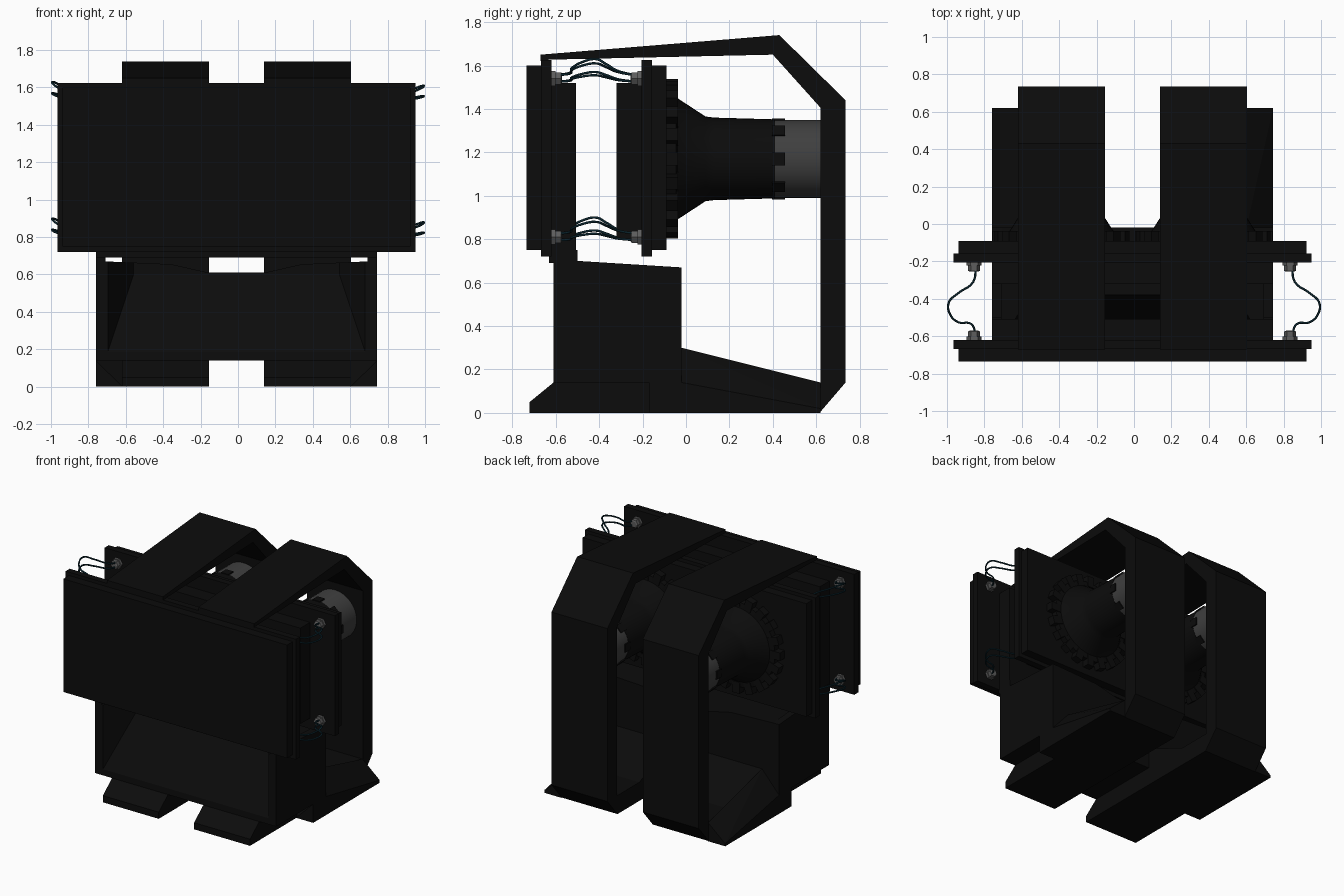
import bpy, bmesh, math
from mathutils import Vector, Matrix

if "Cube" in bpy.data.objects:
    bpy.data.objects.remove(bpy.data.objects["Cube"])

CX = -0.008  # the frame sits a hair left of centre


def material(name, rgb):
    m = bpy.data.materials.new(name)
    m.diffuse_color = (*rgb, 1)
    m.use_nodes = True
    m.node_tree.nodes["Principled BSDF"].inputs["Base Color"].default_value = m.diffuse_color
    return m


BLACK = material("matte_black", (0.0035, 0.0035, 0.0035))
GREY = material("dark_grey_metal", (0.05, 0.05, 0.05))
STEEL = material("bolt_steel", (0.11, 0.11, 0.11))
WIRE = material("dark_blue_wire", (0.003, 0.018, 0.027))


def finish(name, bm, mat, smooth=False):
    bmesh.ops.recalc_face_normals(bm, faces=bm.faces[:])
    me = bpy.data.meshes.new(name)
    bm.to_mesh(me)
    bm.free()
    ob = bpy.data.objects.new(name, me)
    bpy.context.collection.objects.link(ob)
    me.materials.append(mat)
    if smooth:
        bpy.ops.object.select_all(action='DESELECT')
        ob.select_set(True)
        bpy.context.view_layer.objects.active = ob
        bpy.ops.object.shade_smooth_by_angle(angle=math.radians(35))
    return ob


def box(name, x, y, z, mat=BLACK):
    return hull(name, [(a, b, c) for a in x for b in y for c in z], mat)


def hull(name, pts, mat=BLACK):
    bm = bmesh.new()
    vs = [bm.verts.new(p) for p in pts]
    bmesh.ops.convex_hull(bm, input=vs)
    bmesh.ops.dissolve_limit(bm, angle_limit=0.01, verts=bm.verts[:], edges=bm.edges[:])
    return finish(name, bm, mat)


def prism(name, pts, a, b, axis='x', mat=BLACK):
    """Extrude a (y,z) outline along x, or an (x,z) outline along y."""
    bm = bmesh.new()
    place = (lambda p, t: (t, p[0], p[1])) if axis == 'x' else (lambda p, t: (p[0], t, p[1]))
    face = bm.faces.new([bm.verts.new(place(p, a)) for p in pts])
    out = bmesh.ops.extrude_face_region(bm, geom=[face])["geom"]
    d = Vector((b - a, 0, 0)) if axis == 'x' else Vector((0, b - a, 0))
    bmesh.ops.translate(bm, vec=d, verts=[g for g in out if isinstance(g, bmesh.types.BMVert)])
    return finish(name, bm, mat)


def lathe(name, prof, cx, cz, mat, seg=40):
    """Revolve (y, radius) points about a y-axis line."""
    bm = bmesh.new()
    rings = []
    for y, r in prof:
        rings.append([bm.verts.new((cx + r * math.cos(i * math.tau / seg), y,
                                    cz + r * math.sin(i * math.tau / seg))) for i in range(seg)])
    for p, q in zip(rings, rings[1:]):
        for i in range(seg):
            j = (i + 1) % seg
            bm.faces.new((p[i], p[j], q[j], q[i]))
    bm.faces.new(rings[0])
    bm.faces.new(rings[-1])
    return finish(name, bm, mat, smooth=seg > 8)


def radial_teeth(name, cx, cz, count, r, y, size, mat):
    bm = bmesh.new()
    for i in range(count):
        m = (Matrix.Translation((cx, y, cz)) @ Matrix.Rotation(i * math.tau / count, 4, 'Y')
             @ Matrix.Translation((r, 0, 0)) @ Matrix.Diagonal((*size, 1)))
        bmesh.ops.create_cube(bm, size=1, matrix=m)
    return finish(name, bm, mat)


def cut(target, cutter):
    mod = target.modifiers.new("cut", 'BOOLEAN')
    mod.operation = 'DIFFERENCE'
    mod.object = cutter
    mod.solver = 'EXACT'
    cutter.hide_render = True
    cutter.display_type = 'WIRE'


# hooked frames: foot, back post and tapered top beam in one outline
frame = [(-0.72, 0), (0.615, 0), (0.735, 0.14), (0.735, 1.44), (0.43, 1.74), (-0.67, 1.65),
         (-0.67, 1.62), (-0.63, 1.627), (0.40, 1.65), (0.62, 1.405), (0.62, 0.14), (0.355, 0.14),
         (-0.02, 0.30), (-0.02, 0.14), (-0.61, 0.14), (-0.72, 0.05)]
for s, side in ((-1, "left"), (1, "right")):
    prism(side + "_frame", frame, CX + s * 0.147, CX + s * 0.612)
    # side wedge beside each foot, thin at its outer back corner
    xi, xo = CX + s * 0.61, CX + s * 0.752
    hull(side + "_foot_wedge",
         [(xi, y, z) for y, z in ((-0.17, 0), (0.62, 0), (0.62, 0.14), (0.355, 0.14), (-0.02, 0.30))]
         + [(xo, y, z) for y, z in ((-0.17, 0), (0.62, 0), (0.62, 0.02), (-0.02, 0.14), (-0.17, 0.14))])

# base block with a sloped front recess and a dipped top
base = prism("base_block", [(-0.61, 0.14), (-0.02, 0.14), (-0.02, 0.67), (-0.50, 0.70),
                            (-0.50, 0.75), (-0.61, 0.75)], CX - 0.752, CX + 0.752)
cut(base, hull("recess_cutter", [(CX + s * x, y, z) for s in (-1, 1) for x, y, z in
                                 ((0.70, -0.63, 0.15), (0.70, -0.63, 0.95),
                                  (0.55, -0.38, 0.60), (0.55, -0.38, 0.95))]))
dip = [(0.15, 0.61), (0.35, 0.655), (0.70, 0.67), (0.70, 0.95)]
cut(base, prism("dip_cutter", [(CX + x, z) for x, z in dip]
                + [(CX - x, z) for x, z in reversed(dip)], -0.8, 0.2, 'y'))
# small bevelled web between the frames
prism("centre_web", [(CX - 0.15, 0.14), (CX + 0.15, 0.14), (CX + 0.15, 0.3), (CX - 0.15, 0.3)],
      -0.06, -0.019, 'y')


def span(h):
    return (CX - h, CX + h)


# front and rear panels, each a flange, a raised face and an inner plate
box("front_flange", span(0.957), (-0.668, -0.62), (0.72, 1.625))
box("front_panel", span(0.93), (-0.735, -0.66), (0.75, 1.60))
box("front_inner_plate", span(0.75), (-0.63, -0.507), (0.69, 1.52))
box("rear_flange", span(0.957), (-0.205, -0.157), (0.72, 1.625))
box("rear_panel", span(0.93), (-0.165, -0.09), (0.75, 1.60))
box("rear_inner_plate", span(0.75), (-0.32, -0.20), (0.80, 1.52))

# twin horns: toothed collar, flared cone and grey barrel
CZ = 1.17
for s, side in ((-1, "left"), (1, "right")):
    x = CX + s * 0.38
    lathe(side + "_cone", [(-0.10, 0.32), (-0.045, 0.32), (-0.04, 0.28), (0.09, 0.195),
                           (0.13, 0.19), (0.41, 0.182)], x, CZ, BLACK)
    radial_teeth(side + "_collar_teeth", x, CZ, 20, 0.325, -0.065, (0.085, 0.056, 0.06), BLACK)
    lathe(side + "_barrel", [(0.40, 0.18), (0.63, 0.18)], x, CZ, GREY)
    radial_teeth(side + "_barrel_claws", x, CZ, 8, 0.176, 0.425, (0.022, 0.06, 0.06), BLACK)

# corner bolts and the looped wires joining them
path = [(0.845, -0.23), (0.86, -0.31), (0.94, -0.37), (0.99, -0.42), (0.985, -0.48),
        (0.94, -0.525), (0.87, -0.535), (0.845, -0.60)]
lift = [0, 0.25, 0.7, 1, 0.8, 0.45, 0.15, 0]
for s, side in ((-1, "left"), (1, "right")):
    for z, level in ((1.54, "upper"), (0.81, "lower")):
        tag = side + "_" + level
        bx = s * 0.845 - 0.01
        for y, d, end in ((-0.205, -1, "rear"), (-0.62, 1, "front")):
            lathe(f"{tag}_{end}_bolt", [(y, 0.04), (y + d * 0.018, 0.04), (y + d * 0.018, 0.032),
                                        (y + d * 0.045, 0.032), (y + d * 0.05, 0.022)],
                  bx, z, STEEL, 6)
        cu = bpy.data.curves.new(tag + "_wires", 'CURVE')
        cu.dimensions = '3D'
        cu.bevel_depth = 0.006
        cu.bevel_resolution = 1
        cu.resolution_u = 5
        for k, h in enumerate((0.075, 0.045) if s < 0 else (0.055, 0.03)):
            sp = cu.splines.new('BEZIER')
            sp.bezier_points.add(len(path) - 1)
            for bp, (px, py), f in zip(sp.bezier_points, path, lift):
                bp.co = (s * px, py, z + (k - 0.5) * -0.03 + h * f)
                bp.handle_left_type = bp.handle_right_type = 'AUTO'
        cu.materials.append(WIRE)
        ob = bpy.data.objects.new(tag + "_wires", cu)
        bpy.context.collection.objects.link(ob)
